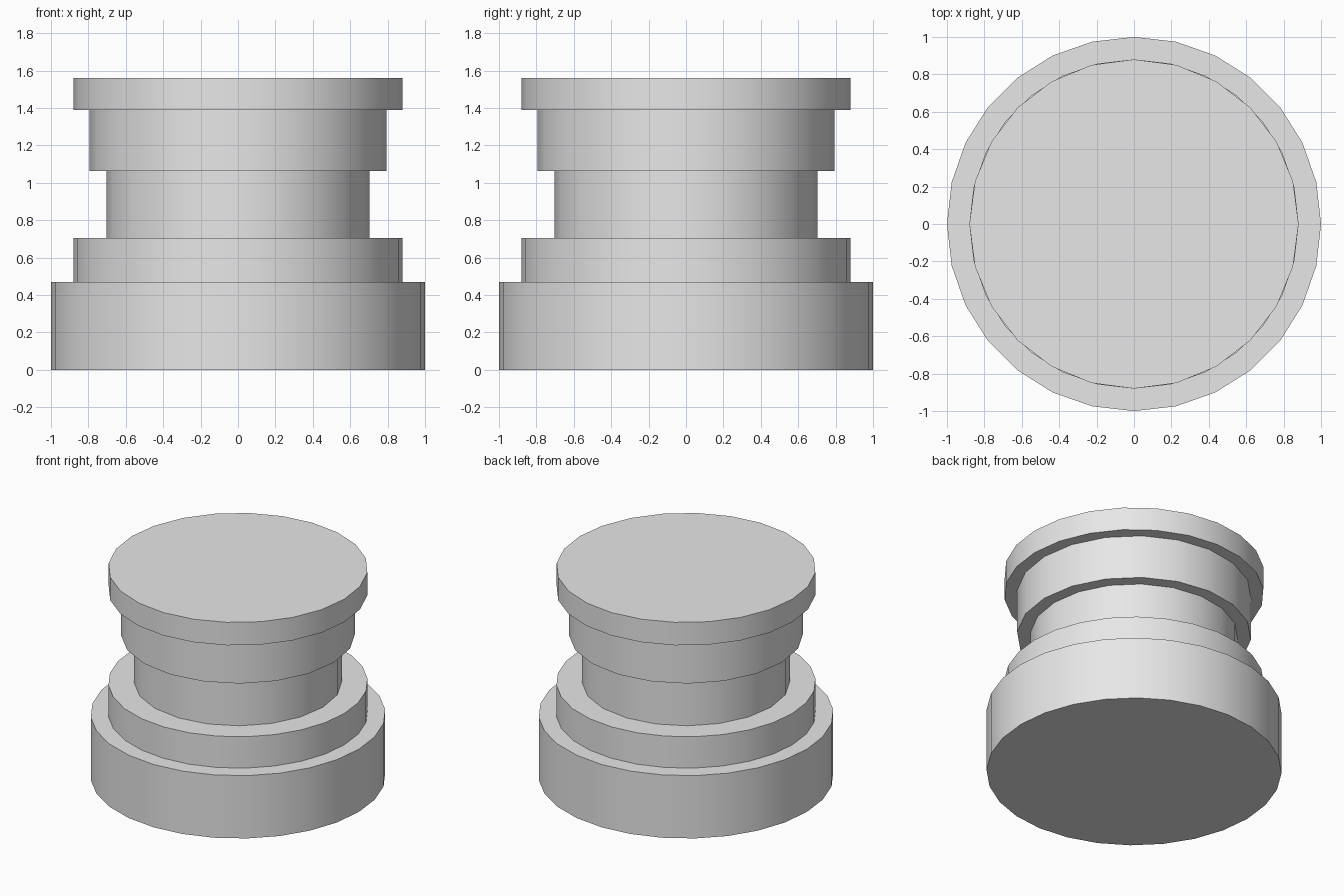
import bpy
import math

cube = bpy.data.objects.get("Cube")
if cube:
    bpy.data.objects.remove(cube, do_unlink=True)

# One plain grey for the whole model
grey = bpy.data.materials.new("light_grey")
grey.use_nodes = True
grey.diffuse_color = (0.8, 0.8, 0.8, 1)
grey.node_tree.nodes["Principled BSDF"].inputs["Base Color"].default_value = (0.8, 0.8, 0.8, 1)


def drum(name, sides, radius, bottom, top):
    """A capped cylinder with smooth walls and sharp rims."""
    bpy.ops.mesh.primitive_cylinder_add(
        vertices=sides, radius=radius, depth=top - bottom,
        location=(0, 0, (bottom + top) / 2))
    obj = bpy.context.object
    obj.name = name
    obj.data.materials.append(grey)
    bpy.ops.object.shade_smooth_by_angle(angle=math.radians(30))
    return obj


# Stacked drums from the ground up: name, sides, radius, top height
stack = [
    ("base", 28, 1.0, 0.47),
    ("lower_step", 28, 0.88, 0.705),
    ("neck", 20, 0.704, 1.063),
    ("upper_band", 20, 0.794, 1.388),
    ("top_disc", 24, 0.88, 1.56),
]
height = 0
for name, sides, radius, top in stack:
    drum(name, sides, radius, height, top)
    height = top
